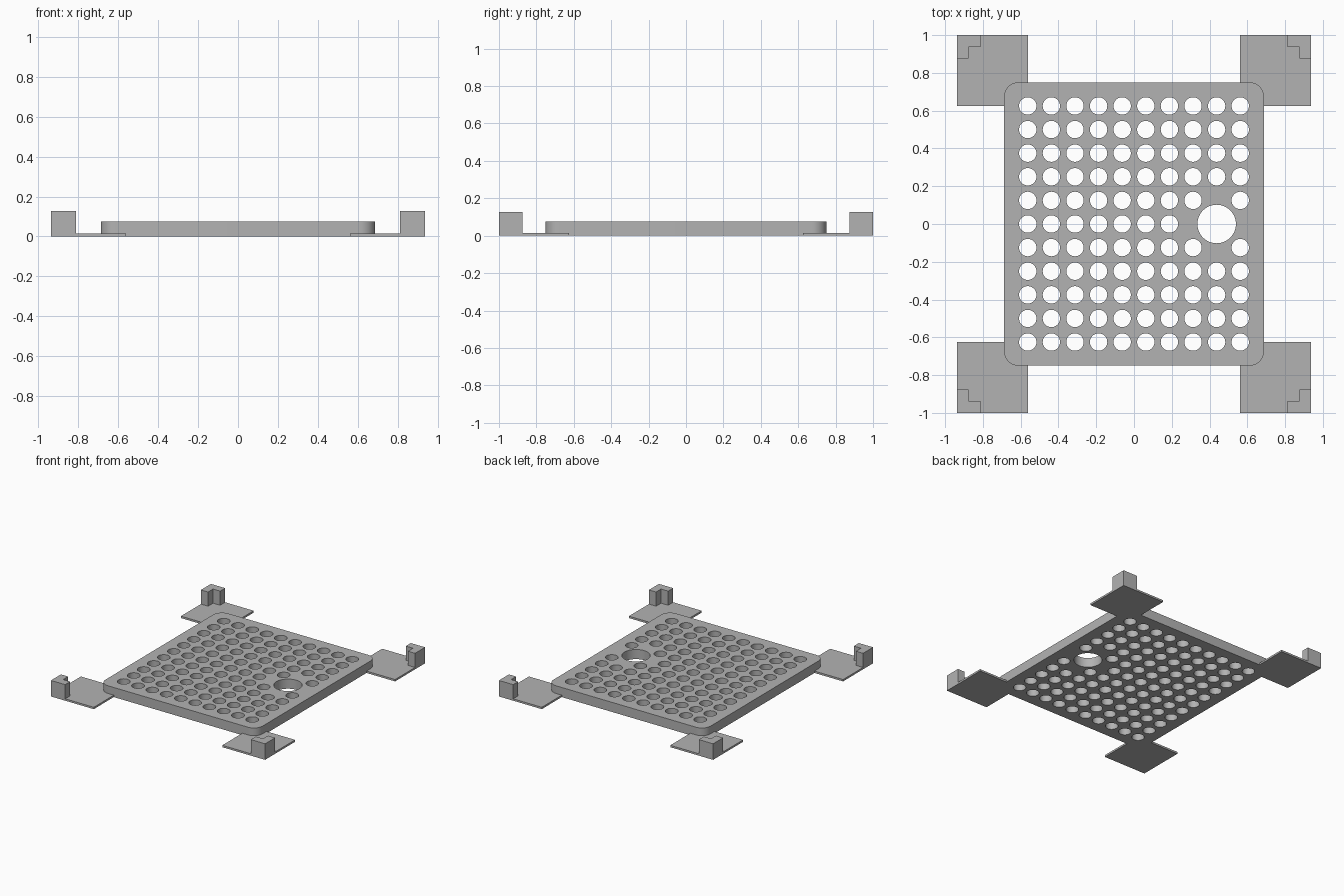
import bpy
import bmesh
from math import cos, sin, pi

cube = bpy.data.objects.get("Cube")
if cube:
    bpy.data.objects.remove(cube, do_unlink=True)

PITCH = 0.125
HOLE_R = 0.046
PAD_TOP, PLATE_TOP, POST_TOP = 0.015, 0.076, 0.127

grey = bpy.data.materials.new("plain_grey")
grey.use_nodes = True
COLOUR = (0.45, 0.45, 0.45, 1)
grey.diffuse_color = COLOUR
grey.node_tree.nodes["Principled BSDF"].inputs["Base Color"].default_value = COLOUR


def arc(cx, cy, r, start, end, steps):
    return [(cx + r * cos(start + (end - start) * i / steps),
             cy + r * sin(start + (end - start) * i / steps)) for i in range(steps + 1)]


def circle(cx, cy, r, steps=32):
    return arc(cx, cy, r, 0, 2 * pi, steps)[:-1]


def extrude_profile(name, loops, z0, z1):
    """Fill an outline, with any inner loops as holes, and extrude it from z0 to z1."""
    curve = bpy.data.curves.new(name + "_profile", "CURVE")
    curve.dimensions = "2D"
    curve.fill_mode = "BOTH"
    curve.extrude = (z1 - z0) / 2
    for loop in loops:
        spline = curve.splines.new("POLY")
        spline.points.add(len(loop) - 1)
        for point, (x, y) in zip(spline.points, loop):
            point.co = (x, y, 0, 1)
        spline.use_cyclic_u = True
    helper = bpy.data.objects.new(name + "_profile", curve)
    bpy.context.collection.objects.link(helper)
    graph = bpy.context.evaluated_depsgraph_get()
    mesh = bpy.data.meshes.new_from_object(helper.evaluated_get(graph))
    bpy.data.objects.remove(helper, do_unlink=True)
    bm = bmesh.new()
    bm.from_mesh(mesh)
    bmesh.ops.translate(bm, verts=bm.verts, vec=(0, 0, (z0 + z1) / 2))
    bmesh.ops.remove_doubles(bm, verts=bm.verts, dist=0.0001)
    bmesh.ops.recalc_face_normals(bm, faces=bm.faces)
    bm.to_mesh(mesh)
    bm.free()
    mesh.name = name
    mesh.materials.clear()
    mesh.materials.append(grey)
    obj = bpy.data.objects.new(name, mesh)
    bpy.context.collection.objects.link(obj)
    bpy.ops.object.select_all(action="DESELECT")
    obj.select_set(True)
    bpy.context.view_layer.objects.active = obj
    bpy.ops.object.shade_smooth_by_angle(angle=pi / 6)
    return obj


# Perforated plate with rounded corners
HX, HY, R = 0.6875, 0.75, 0.075
outline = []
for quarter, (sx, sy) in enumerate([(1, 1), (-1, 1), (-1, -1), (1, -1)]):
    start = quarter * pi / 2
    outline += arc(sx * (HX - R), sy * (HY - R), R, start, start + pi / 2, 10)

# Grid of small holes, leaving out those around the large one
big_x = 3.5 * PITCH
holes = [circle(big_x, 0, 0.102, 48)]
for col in range(10):
    for row in range(11):
        x, y = (col - 4.5) * PITCH, (row - 5) * PITCH
        if abs(x - big_x) + abs(y) > 1.5 * PITCH:
            holes.append(circle(x, y, HOLE_R))
extrude_profile("perforated_plate", [outline] + holes, 0, PLATE_TOP)

# Four corner feet: a thin pad, cut around the corner hole, and an L-shaped post
OX, OY = 0.9375, 1.0
IX, IY = 4.5 * PITCH, 5 * PITCH
T = PITCH / 2
pad = [(OX, IY), (OX, OY), (IX, OY)] + arc(IX, IY, HOLE_R, pi / 2, 0, 8)
post = [(OX, OY), (OX - 2 * T, OY), (OX - 2 * T, OY - T),
        (OX - T, OY - T), (OX - T, OY - 2 * T), (OX, OY - 2 * T)]
for sx, side in ((1, "left"), (-1, "right")):
    for sy, end in ((-1, "front"), (1, "back")):
        for part, shape, z0, z1 in (("pad", pad, 0, PAD_TOP), ("post", post, PAD_TOP, POST_TOP)):
            loop = [(sx * x, sy * y) for x, y in shape]
            extrude_profile(f"{end}_{side}_{part}", [loop], z0, z1)
